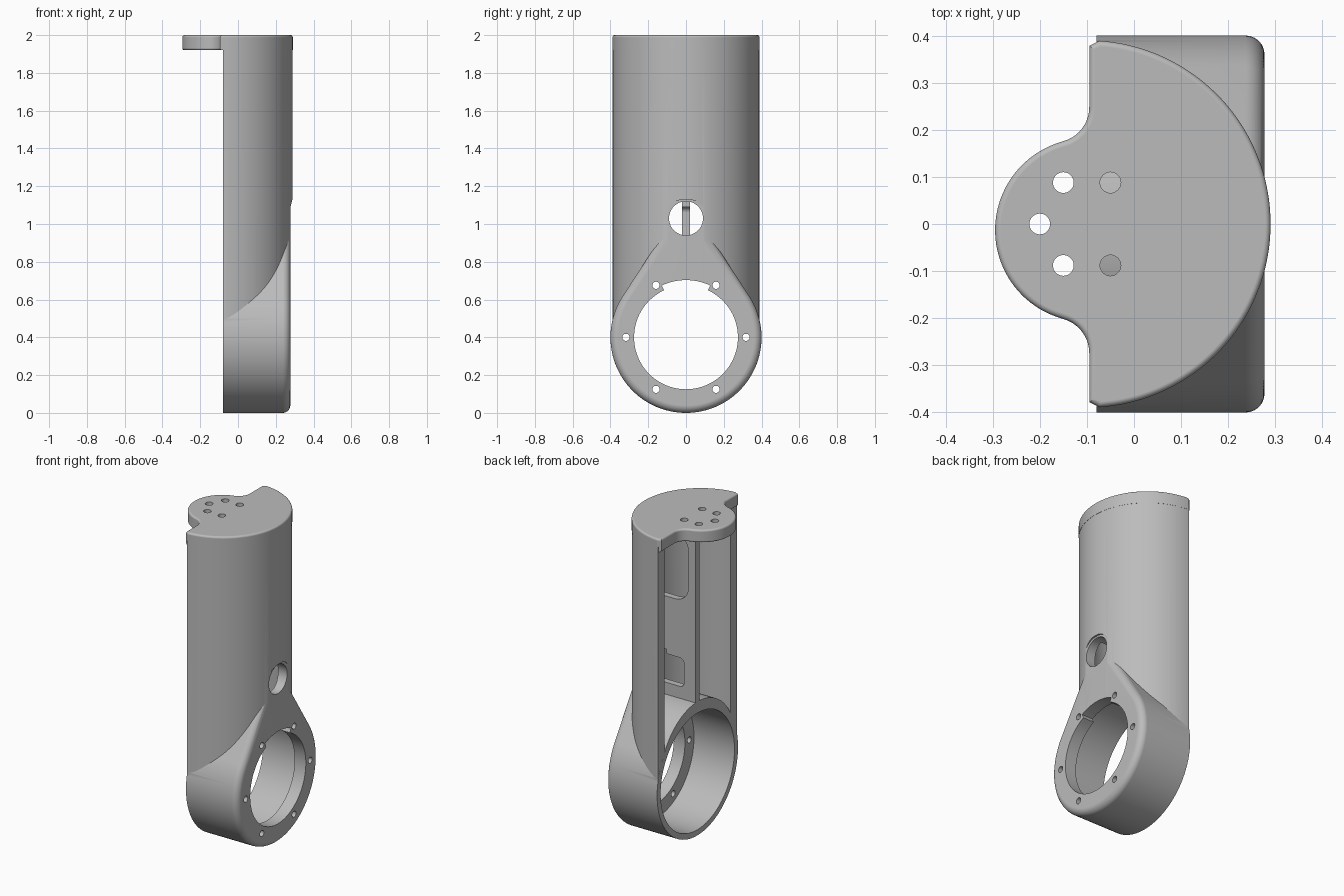
import bpy, bmesh
from math import cos, sin, radians

cube = bpy.data.objects.get("Cube")
if cube:
    bpy.data.objects.remove(cube)

grey = bpy.data.materials.new("plain grey")
grey.use_nodes = True
grey.diffuse_color = (0.5, 0.5, 0.5, 1)
grey.node_tree.nodes["Principled BSDF"].inputs["Base Color"].default_value = (0.5, 0.5, 0.5, 1)

X, Y, Z = 0, 1, 2


def arc(u, v, r, a, b, n=24):
    """Points along an arc, angles in degrees."""
    angles = [radians(a + (b - a) * i / n) for i in range(n + 1)]
    return [(u + r * cos(t), v + r * sin(t)) for t in angles]


def circle(u, v, r, n=48):
    return arc(u, v, r, 0, 360, n)[:-1]


def rounded(u0, u1, v0, v1, r):
    return (arc(u1 - r, v1 - r, r, 0, 90, 10) + arc(u0 + r, v1 - r, r, 90, 180, 10)
            + arc(u0 + r, v0 + r, r, 180, 270, 10) + arc(u1 - r, v0 + r, r, 270, 360, 10))


def prism(name, pts, axis, lo, hi, bevel=0, rule=None):
    """Extrude a profile along an axis and round the rim edges chosen by rule."""
    bm = bmesh.new()
    rings = []
    for h in (lo, hi):
        ring = []
        for u, v in pts:
            co = [0, 0, 0]
            co[axis], co[(axis + 1) % 3], co[(axis + 2) % 3] = h, u, v
            ring.append(bm.verts.new(co))
        rings.append(ring)
    bottom, top = rings
    bm.faces.new(bottom[::-1])
    bm.faces.new(top)
    for i in range(len(pts)):
        j = (i + 1) % len(pts)
        bm.faces.new((bottom[i], bottom[j], top[j], top[i]))
    bmesh.ops.recalc_face_normals(bm, faces=bm.faces[:])
    if bevel:
        rim = [e for e in bm.edges if rule((e.verts[0].co + e.verts[1].co) / 2)
               and abs(e.verts[0].co[axis] - e.verts[1].co[axis]) < 1e-5]
        bmesh.ops.bevel(bm, geom=rim, offset=bevel, segments=9, profile=0.5,
                        affect='EDGES', clamp_overlap=True)
    mesh = bpy.data.meshes.new(name)
    bm.to_mesh(mesh)
    bm.free()
    mesh.materials.append(grey)
    obj = bpy.data.objects.new(name, mesh)
    bpy.context.collection.objects.link(obj)
    return obj


def combine(target, other, operation):
    """Apply a boolean and discard the helper."""
    other.hide_render = True
    mod = target.modifiers.new("bool", 'BOOLEAN')
    mod.operation, mod.solver, mod.object = operation, 'EXACT', other
    bpy.context.view_layer.objects.active = target
    bpy.ops.object.modifier_apply(modifier=mod.name)
    bpy.data.objects.remove(other)


BACK, FACE = -0.08, 0.277     # open side and mounting face
RING_Z = 0.4

# half-round arm
body = prism("arm_housing", arc(-0.1, 0, 0.389, -87, 87, 72), Z, RING_Z, 1.95)

# teardrop ring housing with a rounded mounting face
teardrop = arc(0, RING_Z, 0.4, -213, 33, 80) + [(0.07, 1.025), (-0.07, 1.025)]
ring = prism("ring_housing", teardrop, X, BACK, FACE, 0.04, lambda c: c.x > 0.2)
combine(body, ring, 'UNION')

# lobed top plate
plate = (arc(-0.1, 0, 0.39, -86, 86, 72) + [(-0.095, 0.378)]
         + arc(-0.17, 0.248, 0.075, 0, -75, 10)
         + arc(-0.1, -0.013, 0.195, 105, 255, 32)[1:-1]
         + arc(-0.17, -0.274, 0.075, 75, 0, 10) + [(-0.095, -0.378)])
top_plate = prism("top_plate", plate, Z, 1.92, 2, 0.012,
                  lambda c: c.z > 1.99 or (c.x < -0.09 and c.z < 1.93))
combine(body, top_plate, 'UNION')

# hollow interior, keeping an arched floor and a central rib with two windows
cavity = prism("cavity", arc(-0.1, 0, 0.327, 90, -90, 48) + [(-0.5, -0.327), (-0.5, 0.327)],
               Z, RING_Z, 1.915)
floor = prism("floor", arc(0, 0.466, 0.37, 0, 180, 48) + [(-0.37, 0.3), (0.37, 0.3)],
              X, -0.6, 0.5)
combine(cavity, floor, 'DIFFERENCE')
rib = prism("rib", [(-0.02, 0.5), (0.02, 0.5), (0.02, 1.97), (-0.02, 1.97)], X, -0.6, 0.5)
for z0, z1, x0, r in ((0.91, 1.09, 0, 0.03), (1.45, 1.86, -0.03, 0.09)):
    combine(rib, prism("window", rounded(z0, z1, x0, 0.4, r), Y, -0.1, 0.1), 'DIFFERENCE')
combine(cavity, rib, 'DIFFERENCE')
combine(body, cavity, 'DIFFERENCE')

# flush mounting face, rounded off around the cable opening
combine(body, prism("flush", rounded(-0.11, 0.11, -0.2, 1.13, 0.1), X, FACE + 0.0005, 0.6),
        'DIFFERENCE')
combine(body, prism("cable_hole", circle(0, 1.03, 0.09), X, 0.12, 0.6), 'DIFFERENCE')

# wide bore from the open side, keyed opening through the flange
combine(body, prism("bore", circle(0, RING_Z, 0.365, 80), X, -0.6, 0.2), 'DIFFERENCE')
keyed = arc(0, RING_Z, 0.275, 115, 425, 64) + arc(0, RING_Z, 0.303, 65, 115, 16)
combine(body, prism("opening", keyed, X, 0.1, 0.6), 'DIFFERENCE')

# flange screw holes
for k in range(6):
    t = radians(60 * k)
    hole = circle(0.318 * cos(t), RING_Z + 0.318 * sin(t), 0.019, 36)
    combine(body, prism("screw_hole", hole, X, 0.1, 0.6), 'DIFFERENCE')

# top plate holes
for x, y in ((-0.2, 0), (-0.15, 0.088), (-0.15, -0.088), (-0.05, 0.088), (-0.05, -0.088)):
    combine(body, prism("plate_hole", circle(x, y, 0.022, 36), Z, 1.85, 2.1), 'DIFFERENCE')

# smooth curves, flat faces kept even
body.select_set(True)
bpy.context.view_layer.objects.active = body
bpy.ops.object.shade_smooth_by_angle(angle=radians(14))
weighted = body.modifiers.new("weighted_normals", 'WEIGHTED_NORMAL')
weighted.keep_sharp = True
